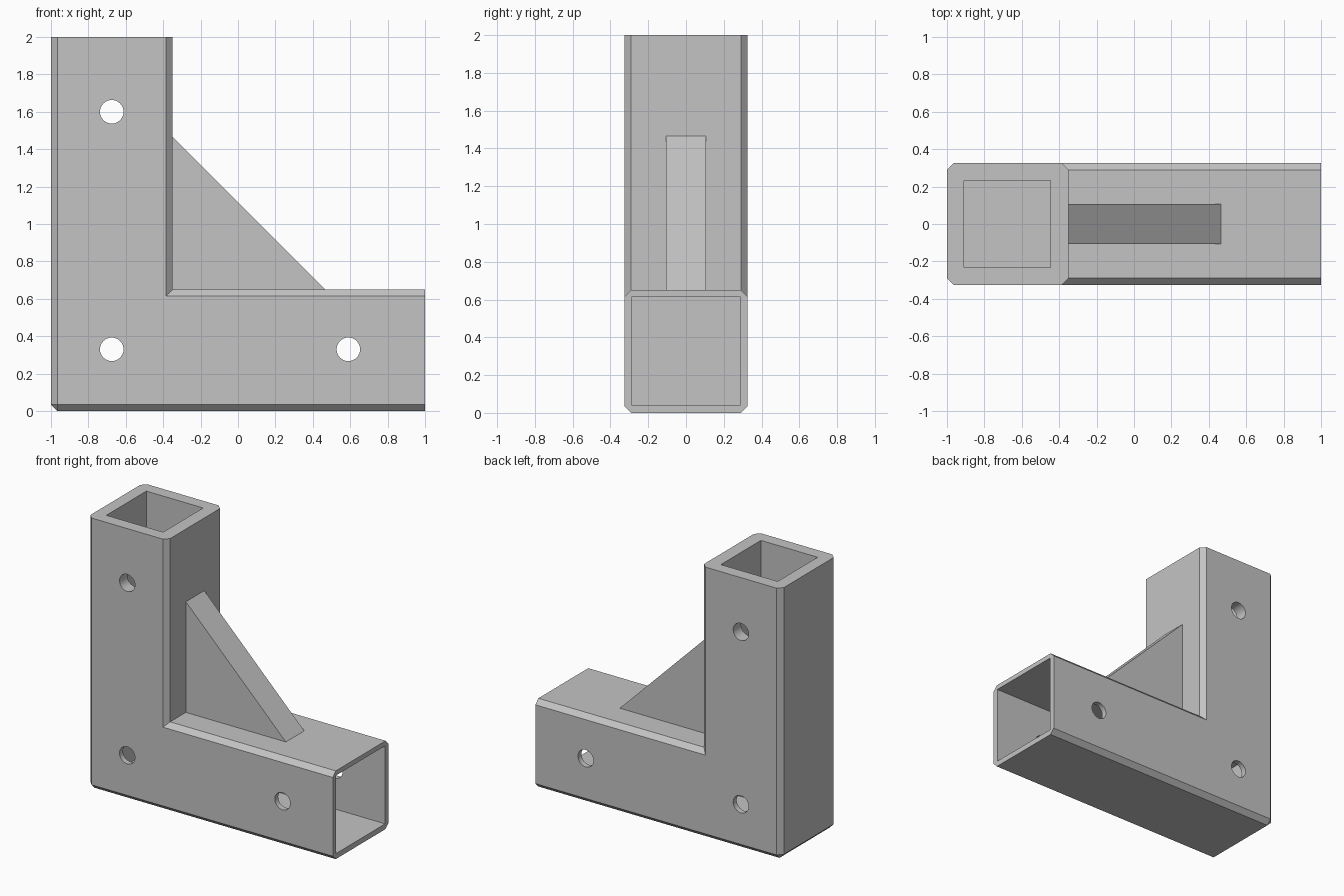
import bpy
import bmesh
from math import pi, radians
from mathutils import Matrix, Vector

if "Cube" in bpy.data.objects:
    bpy.data.objects.remove(bpy.data.objects["Cube"], do_unlink=True)

HALF = 0.325      # half depth of the tubes
CHAMFER = 0.035

grey = bpy.data.materials.new("plain grey")
grey.use_nodes = True
grey.diffuse_color = (0.55, 0.55, 0.55, 1)
grey.node_tree.nodes["Principled BSDF"].inputs["Base Color"].default_value = (0.55, 0.55, 0.55, 1)


def to_object(name, bm):
    bmesh.ops.recalc_face_normals(bm, faces=bm.faces)
    mesh = bpy.data.meshes.new(name)
    bm.to_mesh(mesh)
    bm.free()
    mesh.materials.append(grey)
    obj = bpy.data.objects.new(name, mesh)
    bpy.context.collection.objects.link(obj)
    return obj


def extruded(profile, half):
    """Closed x-z profile extruded along y."""
    bm = bmesh.new()
    face = bm.faces.new([bm.verts.new((x, -half, z)) for x, z in profile])
    result = bmesh.ops.extrude_face_region(bm, geom=[face])
    moved = [v for v in result["geom"] if isinstance(v, bmesh.types.BMVert)]
    bmesh.ops.translate(bm, verts=moved, vec=(0, 2 * half, 0))
    return bm


def box(name, low, high):
    low, high = Vector(low), Vector(high)
    bm = bmesh.new()
    matrix = Matrix.Translation((low + high) / 2) @ Matrix.Diagonal((*(high - low), 1))
    bmesh.ops.create_cube(bm, size=1, matrix=matrix)
    return to_object(name, bm)


def cut(target, cutter):
    cutter.hide_render = True
    mod = target.modifiers.new("cut", "BOOLEAN")
    mod.operation = "DIFFERENCE"
    mod.solver = "EXACT"
    mod.object = cutter
    bpy.ops.object.select_all(action="DESELECT")
    bpy.context.view_layer.objects.active = target
    target.select_set(True)
    bpy.ops.object.modifier_apply(modifier=mod.name)
    bpy.data.objects.remove(cutter, do_unlink=True)


# L-shaped body, chamfered along its length but not at the open ends
bm = extruded([(-1, 0), (1, 0), (1, 0.65), (-0.35, 0.65), (-0.35, 2), (-1, 2)], HALF)


def is_chamfered(edge):
    a, b = (v.co for v in edge.verts)
    mid = (a + b) / 2
    if abs(a.y - b.y) > 0.1:
        return mid.x < -0.99 and mid.z < 0.01
    return mid.x < 0.99 and mid.z < 1.99


bmesh.ops.bevel(bm, geom=[e for e in bm.edges if is_chamfered(e)],
                offset=CHAMFER, segments=1, affect="EDGES")
body = to_object("corner_bracket", bm)

# Square sockets
cut(body, box("lower_socket", (-0.95, -0.285, 0.04), (1.1, 0.285, 0.615)))
cut(body, box("upper_socket", (-0.91, -0.233, 0.3), (-0.447, 0.233, 2.1)))

# Bolt holes through front and back
for x, z in [(-0.675, 1.6), (-0.675, 0.33), (0.59, 0.33)]:
    bm = bmesh.new()
    bmesh.ops.create_cone(bm, cap_ends=True, segments=32, radius1=0.063, radius2=0.063, depth=1,
                          matrix=Matrix.Translation((x, 0, z)) @ Matrix.Rotation(pi / 2, 4, "X"))
    cut(body, to_object("bolt_hole", bm))

bpy.ops.object.shade_smooth_by_angle(angle=radians(30))

# Triangular brace, set slightly into both tubes
to_object("brace", extruded([(-0.36, 0.64), (0.475, 0.64), (-0.36, 1.475)], 0.107))
